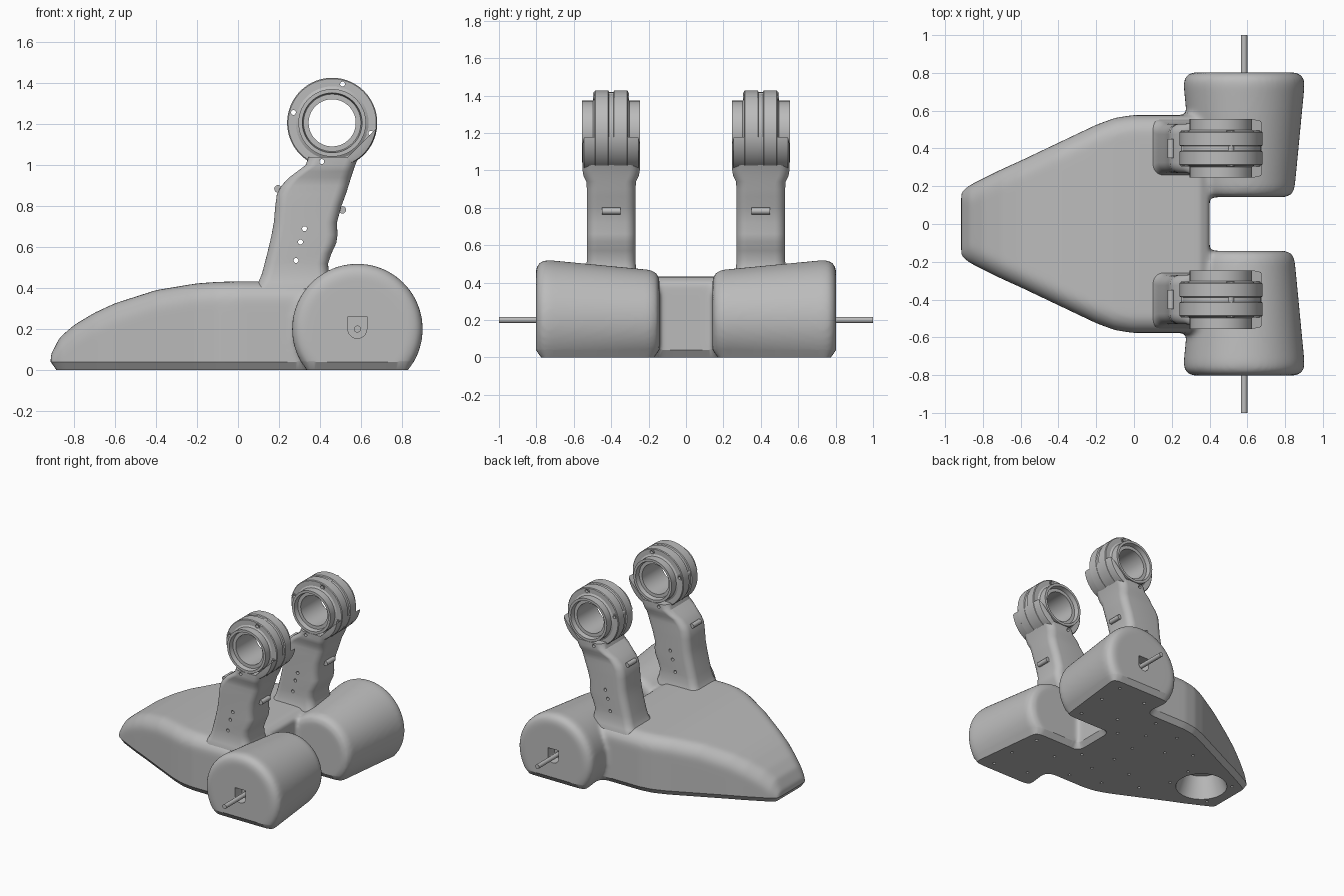
import bpy, bmesh, math
from mathutils import Vector, Matrix

if "Cube" in bpy.data.objects:
    bpy.data.objects.remove(bpy.data.objects["Cube"])

grey = bpy.data.materials.new("plain_grey")
grey.use_nodes = True
GREY = (0.5, 0.5, 0.5, 1)
grey.diffuse_color = GREY
grey.node_tree.nodes["Principled BSDF"].inputs["Base Color"].default_value = GREY


def finish(name, bm):
    """Turn a bmesh into a grey object."""
    bmesh.ops.recalc_face_normals(bm, faces=bm.faces)
    mesh = bpy.data.meshes.new(name)
    bm.to_mesh(mesh)
    bm.free()
    mesh.materials.append(grey)
    ob = bpy.data.objects.new(name, mesh)
    bpy.context.collection.objects.link(ob)
    return ob


def loft(bm, rings, closed=False):
    """Skin a row of point rings; closed joins last to first, else cap ends."""
    rows = [[bm.verts.new(p) for p in ring] for ring in rings]
    n = len(rows[0])
    for i in range(len(rows) if closed else len(rows) - 1):
        a, b = rows[i], rows[(i + 1) % len(rows)]
        for j in range(n):
            k = (j + 1) % n
            bm.faces.new((a[j], a[k], b[k], b[j]))
    if not closed:
        bm.faces.new(rows[0][::-1])
        bm.faces.new(rows[-1])


def rounded(a0, a1, b0, b1, r, seg=7):
    """Outline of a rounded rectangle as (a, b) pairs."""
    corners = [(a1 - r, b1 - r), (a0 + r, b1 - r), (a0 + r, b0 + r), (a1 - r, b0 + r)]
    pts = []
    for q, (ca, cb) in enumerate(corners):
        for s in range(seg + 1):
            t = (q + s / seg) * math.pi / 2
            pts.append((ca + r * math.cos(t), cb + r * math.sin(t)))
    return pts


def lathe(bm, profile, x, y, z, closed=False, seg=64):
    """Revolve (radius, offset) pairs around a line along y."""
    turn = [i * math.tau / seg for i in range(seg)]
    loft(bm, [[(x + r * math.cos(t), y + d, z + r * math.sin(t)) for t in turn]
              for r, d in profile], closed)


def rod(bm, x, y0, y1, z, r, seg=20):
    lathe(bm, [(r, y0), (r, y1)], x, 0, z, seg=seg)


def stud(bm, x, y, z0, z1, r0, r1, seg=12):
    """Upright tapered cylinder."""
    turn = [i * math.tau / seg for i in range(seg)]
    loft(bm, [[(x + r * math.cos(t), y + r * math.sin(t), z) for t in turn]
              for r, z in ((r0, z0), (r1, z1))])


def apply(ob, kind, **settings):
    mod = ob.modifiers.new(kind, kind)
    for key, value in settings.items():
        setattr(mod, key, value)
    bpy.context.view_layer.objects.active = ob
    bpy.ops.object.modifier_apply(modifier=mod.name)


def cut(ob, cutter):
    apply(ob, 'BOOLEAN', operation='DIFFERENCE', object=cutter, solver='EXACT')


AXLE_X, AXLE_Z = 0.583, 0.2
HEAD_X, HEAD_Z, ARM_Y = 0.46, 1.207, 0.4

# Base: tapering hull and two conical hubs, fused with soft fillets
bm = bmesh.new()
hull = [(-.915, .17, .075), (-.87, .205, .16), (-.8, .24, .22), (-.7, .29, .28),
        (-.6, .335, .326), (-.4, .43, .39), (-.2, .525, .423), (-.1, .562, .43),
        (0, .577, .433), (.25, .577, .433), (.35, .577, .43), (.4, .577, .4)]
loft(bm, [[(x, y, z) for y, z in rounded(-w, w, -.25, h, min(.1, h * .6))]
          for x, w, h in hull])
for side in (-1, 1):
    hub = [(.215, .142), (.25, .155), (.268, .19), (.32, .73), (.318, .765),
           (.3, .79), (.27, .803)]
    lathe(bm, [(r, side * d) for r, d in hub], AXLE_X, 0, AXLE_Z)
base = finish("base", bm)
apply(base, 'REMESH', mode='VOXEL', voxel_size=0.013)
apply(base, 'SMOOTH', factor=0.5, iterations=12)

# Flat underside with a chamfered rim
bm = bmesh.new()
bm.from_mesh(base.data)
bmesh.ops.bisect_plane(bm, geom=bm.verts[:] + bm.edges[:] + bm.faces[:],
                       plane_co=(0, 0, .04), plane_no=(0, 0, 1), clear_inner=True)
bm.normal_update()
rim = [e for e in bm.edges if e.is_boundary]
inward = {v.co.to_tuple(5): Vector((v.normal.x, v.normal.y, 0)).normalized()
          for e in rim for v in e.verts}
new = bmesh.ops.extrude_edge_only(bm, edges=rim)["geom"]
for v in [g for g in new if isinstance(g, bmesh.types.BMVert)]:
    v.co -= inward[v.co.to_tuple(5)] * .028
    v.co.z = 0
bmesh.ops.holes_fill(bm, edges=[g for g in new if isinstance(g, bmesh.types.BMEdge)],
                     sides=0)
bmesh.ops.recalc_face_normals(bm, faces=bm.faces)
bm.to_mesh(base.data)
bm.free()

# Nose well, screw holes underneath and shield-shaped axle pockets
bm = bmesh.new()
stud(bm, -.63, 0, -.05, .16, .2, .13, 48)
for side in (-1, 1):
    for x, y in [(-.8, .14), (-.42, .1), (-.3, .3), (-.12, .2), (-.05, .42), (.1, .1),
                 (.14, .3), (.2, .48), (.32, .2), (.45, .35), (.45, .65), (.7, .25),
                 (.72, .5), (.72, .7)]:
        stud(bm, x, side * y, -.02, .02, .011, .011)
    arc = [math.pi + i * math.pi / 12 for i in range(13)]
    shield = [(AXLE_X - .046, .262)] + [(AXLE_X + .046 * math.cos(t),
              AXLE_Z + .046 * math.sin(t)) for t in arc] + [(AXLE_X + .046, .262)]
    loft(bm, [[(x, side * y, z) for x, z in shield] for y in (.72, .9)])
bmesh.ops.recalc_face_normals(bm, faces=bm.faces)
cutter = finish("base_cutter", bm)
cut(base, cutter)
bpy.data.objects.remove(cutter)

# Holes through arms and heads
screws = [(HEAD_X + .196 * math.cos(a), HEAD_Z + .196 * math.sin(a))
          for a in (math.radians(75 + 90 * i) for i in range(4))]
bm = bmesh.new()
for x, z in [(.325, .69), (.305, .625), (.283, .535)] + screws:
    rod(bm, x, -.7, .7, z, .012)
hole_cutter = finish("hole_cutter", bm)

# Arm outline: height, left edge, right edge, half depth
arm_rows = [(.3, .07, .47, .155), (.4, .08, .465, .152), (.43, .1, .455, .142),
            (.47, .117, .443, .133), (.52, .13, .44, .13), (.57, .143, .457, .13),
            (.62, .155, .48, .13), (.66, .164, .486, .13), (.72, .175, .483, .13),
            (.8, .182, .505, .13), (.86, .19, .527, .13), (.9, .212, .54, .13),
            (.94, .25, .552, .133), (.97, .29, .562, .148), (1, .33, .572, .153),
            (1.04, .345, .59, .153)]
half = [(.115, .12), (.14, .12), (.146, .155), (.165, .155), (.165, .098), (.178, .09),
        (.215, .09), (.22, .085), (.22, .016), (.212, .012)]

for side, tag in ((-1, "front"), (1, "back")):
    y = side * ARM_Y

    bm = bmesh.new()
    loft(bm, [[(a, y + b, z) for a, b in rounded(x0, x1, -d, d, .055)]
              for z, x0, x1, d in arm_rows])
    arm = finish(tag + "_arm", bm)
    cut(arm, hole_cutter)

    # Bearing head with stepped collar and centre groove
    bm = bmesh.new()
    lathe(bm, half + [(r, -d) for r, d in reversed(half)], HEAD_X, y, HEAD_Z, True, 96)
    head = finish(tag + "_head_ring", bm)
    cut(head, hole_cutter)

    # Raised bushes around the head screws
    bm = bmesh.new()
    for x, z in screws:
        tube = [(.012, -.096), (.021, -.096), (.021, .096), (.012, .096)]
        lathe(bm, tube, x, y, z, True, 20)
    finish(tag + "_screw_bushes", bm)

    # Shoulder that cups the lower outer part of the head
    bm = bmesh.new()
    lathe(bm, [(.19, -.153), (.215, -.145), (.218, -.13), (.218, .13), (.215, .145),
               (.19, .153)], HEAD_X, y, HEAD_Z)
    res = bmesh.ops.bisect_plane(bm, geom=bm.verts[:] + bm.edges[:] + bm.faces[:],
                                 plane_co=(HEAD_X + .122, y, HEAD_Z - .122),
                                 plane_no=(1, 0, -1), clear_inner=True)
    bmesh.ops.holes_fill(bm, edges=[e for e in bm.edges if e.is_boundary], sides=0)
    finish(tag + "_shoulder", bm)

    # Cable pegs on both edges of the arm
    bm = bmesh.new()
    for x, z in ((.195, .885), (.51, .782)):
        rod(bm, x, y - .05, y + .05, z, .018)
    finish(tag + "_cable_pegs", bm)

    # Axle
    bm = bmesh.new()
    rod(bm, AXLE_X, side * .65, side * 1.0, AXLE_Z, .017, 24)
    finish(tag + "_axle", bm)

bpy.data.objects.remove(hole_cutter)

# Smooth shading with sharp edges kept
bpy.ops.object.select_all(action='DESELECT')
for ob in bpy.context.collection.objects:
    if ob.type == 'MESH':
        ob.select_set(True)
        bpy.context.view_layer.objects.active = ob
bpy.ops.object.shade_smooth_by_angle(angle=math.radians(30))
